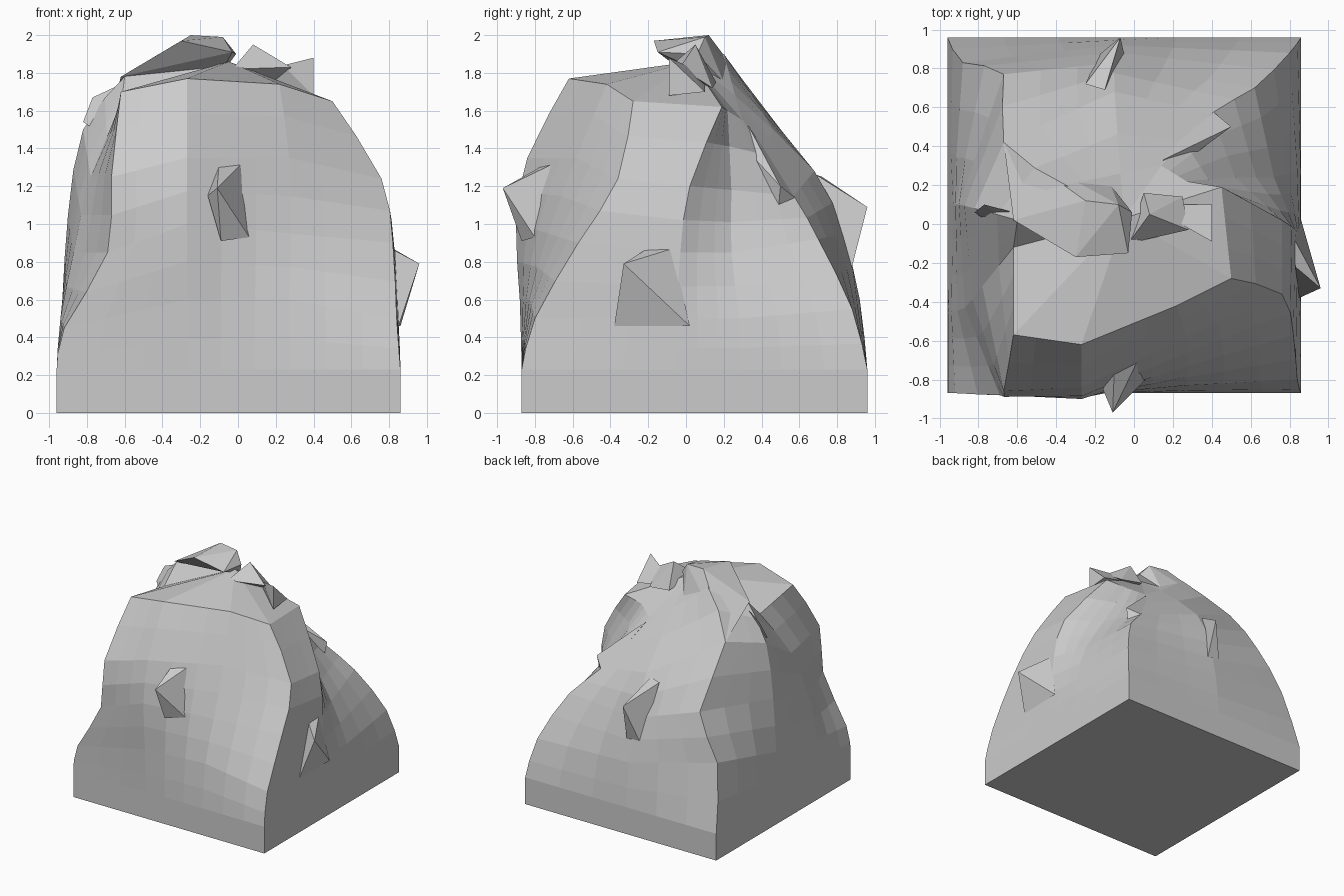
import bpy, bmesh
from mathutils import Vector

if "Cube" in bpy.data.objects:
    bpy.data.objects.remove(bpy.data.objects["Cube"])

X0, X1, Y0, Y1 = -0.96, 0.86, -0.87, 0.96   # square foot of the rock
SKIRT = 0.23                                 # height of the straight foot
PEAK = Vector((-0.05, 0.03, 1.86))

# Rails climbing from the foot to the rim, counter-clockwise from front left
front = [
    [(-.92, -.87, .45), (-.69, -.88, .85), (-.67, -.86, 1.25), (-.62, -.57, 1.70)],
    [(-.27, -.88, .60), (-.27, -.90, 1.0), (-.27, -.84, 1.35), (-.27, -.62, 1.77)],
    [(.27, -.83, .60), (.28, -.73, .95), (.27, -.58, 1.35), (.22, -.42, 1.74)],
]
right = [
    [(.84, -.80, .50), (.82, -.57, .90), (.76, -.36, 1.24), (.50, -.28, 1.65)],
    [(.85, -.05, .50), (.83, -.03, .85), (.76, .02, 1.20), (.45, .19, 1.62)],
    [(.84, .28, .50), (.72, .24, .85), (.52, .24, 1.18), (.27, .22, 1.60)],
]
back = [
    [(.80, .88, .55), (.62, .70, .92), (.40, .57, 1.15), (.14, .30, 1.55)],
    [(-.10, .92, .60), (-.10, .83, .95), (-.10, .68, 1.28), (-.07, .26, 1.68)],
    [(-.88, .83, .77), (-.67, .77, 1.13), (-.67, .42, 1.60), (-.35, .20, 1.90)],
]
left = [
    [(-.93, .10, .60), (-.90, .10, 1.05), (-.82, .08, 1.50), (-.60, .02, 1.78)],
    [(-.94, -.45, .50), (-.87, -.43, .85), (-.78, -.32, 1.25), (-.62, -.12, 1.62)],
]


def snap(v, lo, hi):
    return lo if v - lo < .15 else hi if hi - v < .15 else v


def curve(points, steps):
    """Catmull-Rom samples through the points."""
    p = [points[0]] + points + [points[-1]]
    out = []
    for i in range(1, len(p) - 2):
        a, b, c, d = p[i - 1:i + 3]
        for s in range(steps):
            t = s / steps
            out.append(.5 * (2 * b + (c - a) * t + (2 * a - 5 * b + 4 * c - d) * t * t
                             + (3 * b - a - 3 * c + d) * t ** 3))
    return out + [points[-1]]


def make(name, bm):
    bmesh.ops.recalc_face_normals(bm, faces=bm.faces)
    mesh = bpy.data.meshes.new(name)
    bm.to_mesh(mesh)
    bm.free()
    ob = bpy.data.objects.new(name, mesh)
    bpy.context.collection.objects.link(ob)
    return ob


def shard(name, points):
    """Angular chip made as the hull of a few points."""
    bm = bmesh.new()
    vs = [bm.verts.new(p) for p in points]
    res = bmesh.ops.convex_hull(bm, input=vs)
    loose = [g for g in res["geom_interior"] if isinstance(g, bmesh.types.BMVert)]
    bmesh.ops.delete(bm, geom=loose, context='VERTS')
    make(name, bm)


# Main rock body
columns = []
for rail in front + right + back + left:
    pts = [Vector(p) for p in rail]
    foot = Vector((snap(pts[0].x, X0, X1), snap(pts[0].y, Y0, Y1), SKIRT))
    base = Vector((foot.x, foot.y, 0))
    inner = pts[-1].lerp(PEAK, .5)
    columns.append([base] + curve([foot] + pts, 2) + [inner])

spread = []
for i, col in enumerate(columns):
    nxt = columns[(i + 1) % len(columns)]
    for s in range(3):
        spread.append([a.lerp(b, s / 3) for a, b in zip(col, nxt)])

bm = bmesh.new()
grid = [[bm.verts.new(p) for p in col] for col in spread]
peak = bm.verts.new(PEAK)
for i, col in enumerate(grid):
    nxt = grid[(i + 1) % len(grid)]
    for j in range(len(col) - 1):
        bm.faces.new((col[j], nxt[j], nxt[j + 1], col[j + 1]))
    bm.faces.new((col[-1], nxt[-1], peak))
bm.faces.new([col[0] for col in reversed(grid)])
make("rock_body", bm)

# Slab lying across the top
shard("top_slab", [(-.30, -.17, 1.97), (-.03, -.15, 1.91), (-.25, .12, 2.0), (-.08, .10, 1.99),
                   (-.01, .06, 1.90), (-.67, .42, 1.60), (-.62, .02, 1.78), (-.12, .2, 1.75)])
# Small crest pieces
shard("crest_middle", [(.08, .05, 1.95), (-.03, -.10, 1.82), (.28, -.03, 1.83),
                       (.05, .16, 1.75), (.25, .14, 1.72)])
shard("crest_right", [(.40, -.09, 1.88), (.24, 0, 1.84), (.40, .10, 1.70),
                      (.40, -.09, 1.68), (.15, .10, 1.75)])
# Chips sticking out of each side
shard("front_chip", [(-.11, -.97, 1.19), (-.10, -.72, 1.33), (.03, -.68, 1.33),
                     (-.09, -.87, .91), (.06, -.80, .93), (-.16, -.85, 1.15)])
shard("right_chip", [(.96, -.33, .79), (.82, -.07, .87), (.83, -.22, .86),
                     (.85, -.38, .46), (.86, .02, .46)])
shard("back_chip", [(-.07, .96, 1.09), (-.25, .72, 1.25), (-.15, .69, 1.26),
                    (-.05, .87, .74), (-.18, .87, .76)])
shard("back_right_chip", [(.50, .50, 1.20), (.15, .33, 1.52), (.15, .24, 1.48),
                          (.38, .60, 1.12), (.46, .48, .98)])
shard("left_chip", [(-.77, .10, 1.67), (-.60, -.02, 1.62), (-.82, .06, 1.54),
                    (-.68, -.04, 1.45), (-.62, .06, 1.74)])
